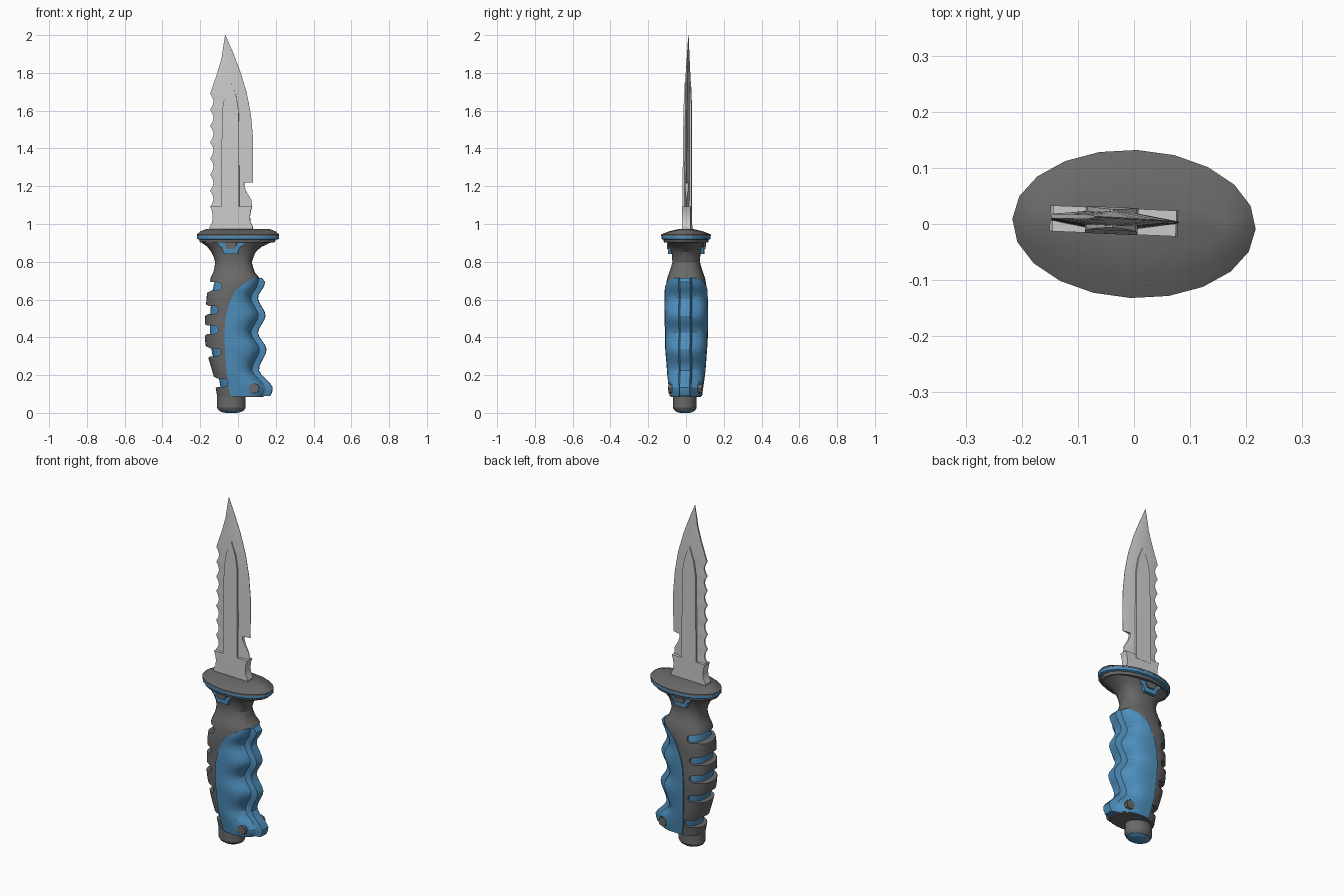
import bpy, bmesh, math
from mathutils import Matrix

if "Cube" in bpy.data.objects:
    bpy.data.objects.remove(bpy.data.objects["Cube"])

TURN = Matrix.Rotation(math.radians(-2.4), 4, 'Z')   # whole knife is turned slightly


def paint(name, r, g, b):
    m = bpy.data.materials.new(name)
    m.diffuse_color = (r, g, b, 1)
    m.use_nodes = True
    m.node_tree.nodes["Principled BSDF"].inputs["Base Color"].default_value = m.diffuse_color
    return m


blue = paint("blue_rubber", .075, .27, .5)
dark = paint("dark_plastic", .14, .14, .14)
steel = paint("steel", .53, .53, .53)


def loft(name, rings, mat):
    """Skin a stack of equal-length rings and cap both ends."""
    bm = bmesh.new()
    rows = [[bm.verts.new(p) for p in r] for r in rings]
    n = len(rows[0])
    for a, b in zip(rows, rows[1:]):
        for i in range(n):
            j = (i + 1) % n
            bm.faces.new((a[i], a[j], b[j], b[i]))
    bm.faces.new(rows[0][::-1])
    bm.faces.new(rows[-1])
    bmesh.ops.recalc_face_normals(bm, faces=bm.faces)
    me = bpy.data.meshes.new(name)
    bm.to_mesh(me)
    bm.free()
    me.transform(TURN)
    ob = bpy.data.objects.new(name, me)
    bpy.context.collection.objects.link(ob)
    me.materials.append(mat)
    return ob


def prism(name, profile, y0, y1, mat):
    return loft(name, [[(x, y, z) for x, z in profile] for y in (y0, y1)], mat)


def lerp(table, z, smooth=False):
    if z <= table[0][0]:
        return table[0][1]
    for (z0, v0), (z1, v1) in zip(table, table[1:]):
        if z <= z1:
            t = (z - z0) / (z1 - z0)
            if smooth:
                t = t * t * (3 - 2 * t)
            return v0 + (v1 - v0) * t
    return table[-1][1]


def oval(cx, a, b, z, n=20, cy=0, p=2):
    out = []
    for i in range(n):
        t = 2 * math.pi * i / n
        c, s = math.cos(t), math.sin(t)
        out.append((cx + a * math.copysign(abs(c) ** (2 / p), c),
                    cy + b * math.copysign(abs(s) ** (2 / p), s), z))
    return out


# ---- blade: diamond section, scalloped back, notched edge ----
BACK = [(1.69, -.148), (1.80, -.11), (1.88, -.087), (2.0, -.069)]
EDGE = [(1.09, .075), (1.13, .07), (1.17, .045), (1.2, .033), (1.218, .033), (1.22, .078),
        (1.3, .08), (1.45, .08), (1.58, .068), (1.7, .045), (1.82, .008), (1.92, -.032), (2.0, -.067)]
THICK = [(1.09, .021), (1.6, .018), (1.8, .012), (2.0, .001)]
RIDGE = [(1.75, -.04), (2.0, -.068)]
TOOTH = .6 / 7


def lean(z):
    return .004 + .006 * (z - 1)


zs = {1.09 + TOOTH * i / 6 for i in range(43)} | {z for z, _ in EDGE + BACK} | {1.75}
zs = sorted({round(z, 4) for z in zs})
rings = []
for z in zs:
    l, r, t, m = lerp(BACK, z), lerp(EDGE, z), lerp(THICK, z), lerp(RIDGE, z)
    if z < 1.69:
        l += .018 * math.sin(math.pi * (((z - 1.09) / TOOTH) % 1))
    full = .082 if z < 1.22 else r
    tr = max(.001, t * (1 - (r - m) / (full - m)))
    tl, y = min(.004, t), lean(z)
    rings.append([(l, y - tl, z), (m, y - t, z), (r, y - tr, z),
                  (r, y + tr, z), (m, y + t, z), (l, y + tl, z)])
loft("blade", rings, steel)

# raised centre strip with a pointed top
rings = []
for z, w in [(1.07, .047), (1.3, .047), (1.6, .044), (1.68, .03), (1.755, .002)]:
    t, m, y = lerp(THICK, z) + .003, lerp(RIDGE, z), lean(z)
    rings.append([(m - w, y - t, z), (m + w, y - t, z), (m + w, y + t, z), (m - w, y + t, z)])
loft("blade_strip", rings, steel)

# thick blade base with waisted sides
rings = []
for z, l, r in [(.95, -.15, .078), (.985, -.15, .078), (1.01, -.136, .066), (1.04, -.133, .063),
                (1.07, -.138, .068), (1.092, -.145, .075)]:
    rings.append([(l, -.019, z), (r, -.019, z), (r, .027, z), (l, .027, z)])
loft("blade_base", rings, steel)

# ---- guard: domed plate, blue band, lower plate ----
loft("guard_top", [oval(0, a, b, z) for a, b, z in
                   [(.217, .132, .937), (.217, .132, .945), (.2, .09, .961), (.17, .04, .973)]], dark)
loft("guard_band", [oval(0, a, b, z) for a, b, z in
                    [(.206, .124, .917), (.216, .131, .921), (.216, .131, .938)]], blue)
loft("guard_bottom", [oval(-.004, .198, .117, .902), oval(-.002, .203, .121, .919)], dark)

# ---- grip shape tables ----
LEFT = [(.085, -.11), (.2, -.13), (.3, -.16), (.38, -.175), (.5, -.175), (.63, -.165), (.71, -.147),
        (.75, -.128), (.79, -.12), (.84, -.132), (.88, -.163), (.907, -.2)]
RIGHT = [(.09, .135), (.125, .15), (.23, .075), (.335, .115), (.425, .07), (.515, .11), (.61, .07),
         (.69, .11), (.71, .115), (.75, .088), (.79, .072), (.84, .085), (.88, .125), (.907, .185)]
DEPTH = [(.085, .08), (.2, .095), (.35, .107), (.5, .11), (.65, .11), (.71, .102), (.76, .083),
         (.8, .073), (.84, .075), (.88, .085), (.907, .1)]
OUTER = [(.09, .17), (.125, .185), (.23, .11), (.335, .15), (.425, .105), (.515, .145), (.61, .105),
         (.69, .143), (.715, .125)]
PANEL = [(.09, -.035), (.16, -.05), (.25, -.06), (.4, -.068), (.5, -.063), (.57, -.045), (.65, -.008),
         (.69, .045), (.715, .095)]
POW = 2.5


def span(z):
    return lerp(LEFT, z), lerp(RIGHT, z, True), lerp(DEPTH, z)


def half_depth(x, z):
    l, r, d = span(z)
    u = min(1, abs((x - (l + r) / 2) / ((r - l) / 2)))
    return max(.03, d * (1 - u ** POW) ** (1 / POW))


def grip_ring(z, inset_l=0, inset_r=0, inset_y=0):
    l, r, d = span(z)
    l, r = l + inset_l, r - inset_r
    return oval((l + r) / 2, (r - l) / 2, d - inset_y, z, 28, 0, POW)


# grey grip with flared slots cut across its back edge, blue core showing through
steps = [.085 + (.907 - .085) * i / 30 for i in range(31)]
grip = loft("grip", [grip_ring(z) for z in steps], dark)
for z, end in [(.67, -.083), (.545, -.1), (.44, -.1), (.32, -.086), (.16, -.05)]:
    h, x = .022, lerp(LEFT, z)
    prof = [(x + .018, z + h), (x - .012, z + h + .014), (-.3, z + h + .014),
            (-.3, z - h - .014), (x - .012, z - h - .014), (x + .018, z - h)]
    prof += [(end - h + h * math.cos(a), z + h * math.sin(a))
             for a in (math.pi * (i / 6 - .5) for i in range(7))]
    cutter = prism("slot_cutter", prof, -.2, .2, dark)
    cutter.hide_render = True
    mod = grip.modifiers.new("slot", 'BOOLEAN')
    mod.operation, mod.solver, mod.object = 'DIFFERENCE', 'EXACT', cutter
    bpy.context.view_layer.objects.active = grip
    bpy.ops.object.modifier_apply(modifier=mod.name)
    bpy.data.objects.remove(cutter)
loft("grip_core", [grip_ring(.1 + .03 * i, .026, .04, .009) for i in range(22)], blue)

# blue finger-groove panel wrapping the right side
rings = []
for i in range(29):
    z = .09 + (.715 - .09) * i / 28
    xl, xo = lerp(PANEL, z), lerp(OUTER, z, True)
    xr = lerp(RIGHT, z, True)
    xs = [xl + (xr - xl) * f for f in (0, .25, .5, .72, .88, .97, 1)]
    side = [(x, half_depth(x, z) + .005, z) for x in xs] + [(xo, .026, z)]
    rings.append(side + [(x, -y, z) for x, y, _ in reversed(side)])
loft("finger_panel", rings, blue)

# cross screw at the heel of the panel
w = half_depth(.09, .13) + .012
prism("grip_screw", [(.09 + .027 * math.cos(i * math.pi / 4), .13 + .027 * math.sin(i * math.pi / 4))
                     for i in range(8)], -w, w, dark)

# ---- clips below the guard, front and back ----
for s, label in ((-1, "front"), (1, "back")):
    prism(label + "_clip", [(-.105, .908), (.035, .908), (.03, .888), (.012, .875), (0, .842),
                            (-.07, .842), (-.082, .875), (-.1, .888)], s * .04, s * .095, blue)
    prism(label + "_clip_button", [(-.065, .908), (-.005, .908), (-.005, .885), (-.015, .868),
                                   (-.055, .868), (-.065, .885)], s * .05, s * .102, dark)

# ---- pommel and blue end cap ----
loft("pommel", [oval(-.035, a, b, z, 20, -.008) for a, b, z in
                [(.067, .055, .013), (.076, .063, .028), (.076, .063, .1)]], dark)
loft("pommel_cap", [oval(-.035, a, b, z, 20, -.008) for a, b, z in
                    [(.03, .025, 0), (.05, .042, .004), (.065, .053, .012), (.065, .053, .02)]], blue)

# smooth shading with sharp edges kept
bpy.ops.object.select_all(action='SELECT')
bpy.context.view_layer.objects.active = grip
bpy.ops.object.shade_smooth_by_angle(angle=math.radians(25))
